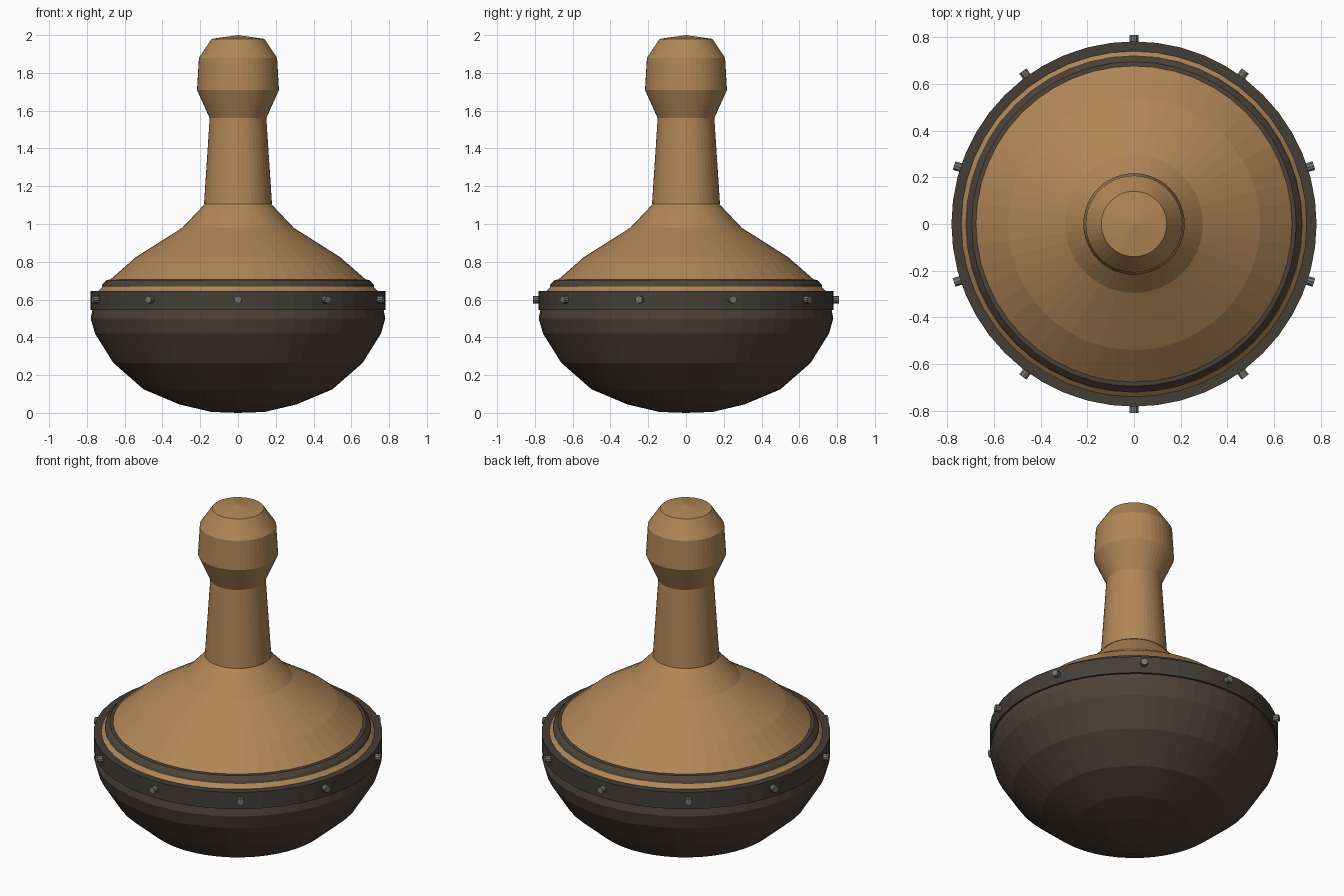
import bpy, bmesh, math
from mathutils import Matrix

if "Cube" in bpy.data.objects:
    bpy.data.objects.remove(bpy.data.objects["Cube"])

SEGMENTS = 48


def material(name, rgb):
    m = bpy.data.materials.new(name)
    m.diffuse_color = (*rgb, 1)
    m.use_nodes = True
    m.node_tree.nodes["Principled BSDF"].inputs["Base Color"].default_value = m.diffuse_color
    return m


wood = material("wood", (0.44, 0.24, 0.095))
dark_leather = material("dark_leather", (0.075, 0.054, 0.040))
iron = material("dark_iron", (0.058, 0.048, 0.038))
steel = material("steel", (0.17, 0.18, 0.18))


def finish(name, bm, mat):
    bmesh.ops.recalc_face_normals(bm, faces=bm.faces)
    mesh = bpy.data.meshes.new(name)
    bm.to_mesh(mesh)
    bm.free()
    mesh.materials.append(mat)
    obj = bpy.data.objects.new(name, mesh)
    bpy.context.collection.objects.link(obj)
    return obj


def lathe(name, profile, mat, closed=False):
    """Spin (radius, z) points around the z axis."""
    bm = bmesh.new()
    verts = [bm.verts.new((0, -r, z)) for r, z in profile]
    edges = [bm.edges.new(p) for p in zip(verts, verts[1:])]
    if closed:
        edges.append(bm.edges.new((verts[-1], verts[0])))
    bmesh.ops.spin(bm, geom=verts + edges, cent=(0, 0, 0), axis=(0, 0, 1),
                   angle=math.tau, steps=SEGMENTS, use_merge=True)
    bmesh.ops.remove_doubles(bm, verts=bm.verts, dist=1e-4)
    return finish(name, bm, mat)


# Rounded lower bowl
lathe("bowl", [(0, 0.0), (0.14, 0.005), (0.31, 0.045), (0.50, 0.125),
               (0.66, 0.265), (0.757, 0.42), (0.78, 0.50), (0.77, 0.55),
               (0.75, 0.60), (0, 0.60)], dark_leather)

# Wooden shoulder, neck and knob
lathe("shoulder", [(0, 0.59), (0.765, 0.59), (0.75, 0.635), (0.68, 0.703),
                   (0.54, 0.825), (0.295, 0.98), (0.175, 1.107), (0, 1.107)], wood)
lathe("neck", [(0, 1.10), (0.18, 1.105), (0.15, 1.56), (0, 1.56)], wood)
lathe("knob", [(0, 1.555), (0.15, 1.56), (0.217, 1.71), (0.207, 1.88),
               (0.14, 1.98), (0, 2.0)], wood)

# Main band and thin upper ring
lathe("main_band", [(0.74, 0.545), (0.782, 0.545), (0.782, 0.645), (0.74, 0.645)],
      iron, closed=True)
lathe("upper_ring", [(0.68, 0.67), (0.722, 0.668), (0.716, 0.682),
                     (0.695, 0.704), (0.675, 0.706)], dark_leather, closed=True)

# Rivets around the main band
bm = bmesh.new()
for i in range(10):
    place = (Matrix.Rotation(math.tau * i / 10, 4, 'Z')
             @ Matrix.Translation((0, -0.785, 0.6))
             @ Matrix.Rotation(math.pi / 2, 4, 'X'))
    bmesh.ops.create_cone(bm, cap_ends=True, segments=10, radius1=0.02,
                          radius2=0.02, depth=0.05, matrix=place)
finish("rivets", bm, steel)
